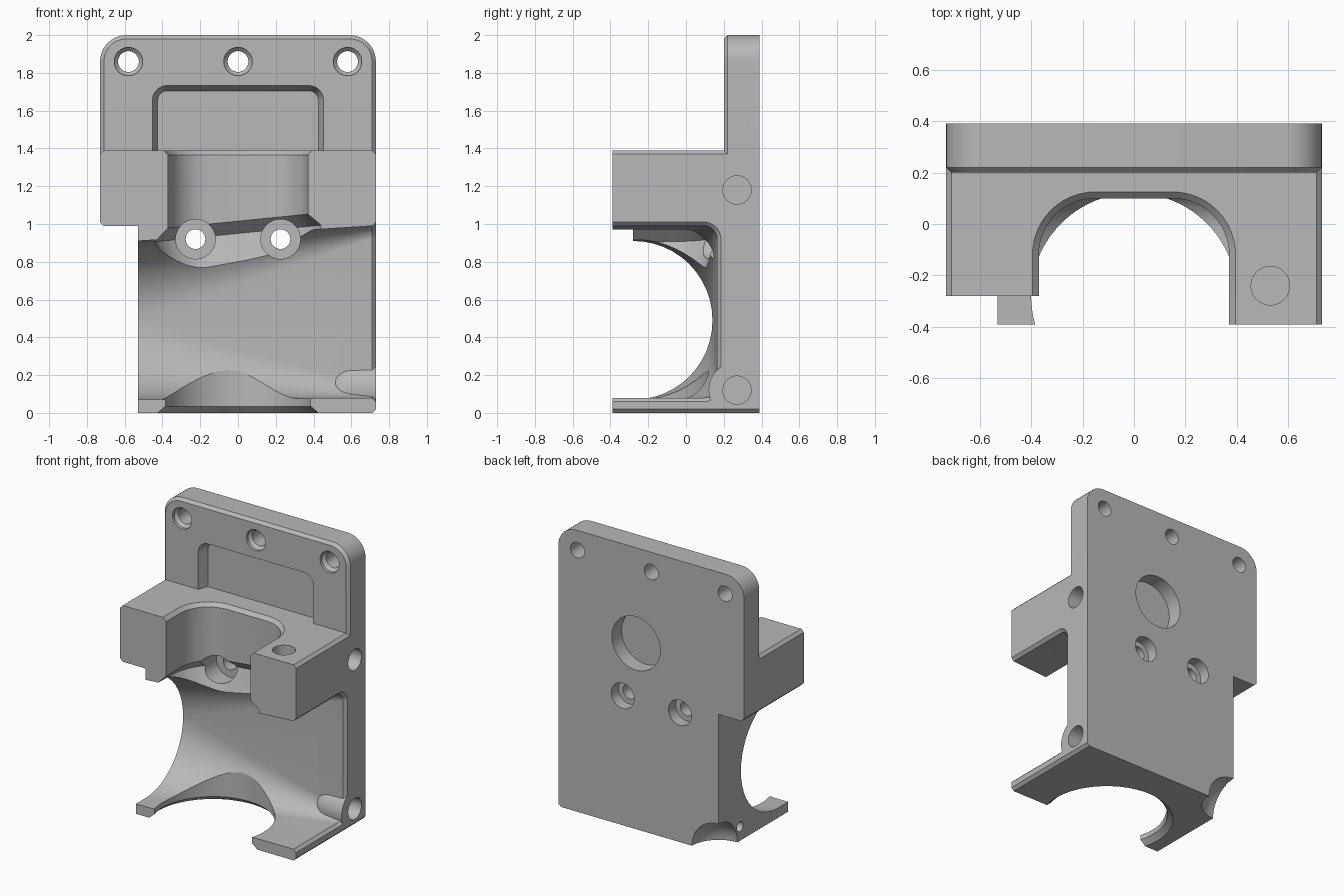
import bpy, bmesh, math

if "Cube" in bpy.data.objects:
    bpy.data.objects.remove(bpy.data.objects["Cube"])

grey = bpy.data.materials.new("plain grey")
grey.use_nodes = True
grey.diffuse_color = (0.48, 0.48, 0.48, 1)
grey.node_tree.nodes["Principled BSDF"].inputs["Base Color"].default_value = grey.diffuse_color


def loft(name, sections):
    """Closed solid through rings that all have the same point count."""
    bm = bmesh.new()
    rings = [[bm.verts.new(p) for p in s] for s in sections]
    n = len(rings[0])
    for a, b in zip(rings, rings[1:]):
        for i in range(n):
            j = (i + 1) % n
            bm.faces.new((a[i], a[j], b[j], b[i]))
    bm.faces.new(rings[0])
    bm.faces.new(rings[-1])
    bmesh.ops.recalc_face_normals(bm, faces=bm.faces)
    bmesh.ops.triangulate(bm, faces=bm.faces)
    mesh = bpy.data.meshes.new(name)
    bm.to_mesh(mesh)
    bm.free()
    obj = bpy.data.objects.new(name, mesh)
    bpy.context.collection.objects.link(obj)
    mesh.materials.append(grey)
    return obj


def outline(corners, steps=12):
    """Right-angled 2D outline; each corner is (u, v, radius), or (u, v, c, 1) for a chamfer."""
    pts = []
    for i, (u, v, r, *one) in enumerate(corners):
        if r == 0:
            pts.append((u, v))
            continue
        dirs = []
        for k in (i - 1, (i + 1) % len(corners)):
            du, dv = corners[k][0] - u, corners[k][1] - v
            d = math.hypot(du, dv)
            dirs.append((du / d, dv / d))
        (au, av), (bu, bv) = dirs
        n = 1 if one else steps
        for s in range(n + 1):
            t = math.pi / 2 * s / n
            a, b = r * (1 - math.sin(t)), r * (1 - math.cos(t))
            pts.append((u + au * a + bu * b, v + av * a + bv * b))
    return pts


def place(axis, t, pts):
    order = {"x": lambda u, v: (t, u, v), "y": lambda u, v: (u, t, v), "z": lambda u, v: (u, v, t)}
    return [order[axis](u, v) for u, v in pts]


def rod(name, axis, u, v, profile, n=48):
    """Turned shape along an axis; profile holds (position, radius)."""
    ring = [(math.cos(2 * math.pi * i / n), math.sin(2 * math.pi * i / n)) for i in range(n)]
    return loft(name, [place(axis, t, [(u + r * a, v + r * b) for a, b in ring]) for t, r in profile])


def combine(target, tool, operation="DIFFERENCE"):
    mod = target.modifiers.new("combine", "BOOLEAN")
    mod.operation, mod.solver, mod.object = operation, "EXACT", tool
    bpy.context.view_layer.objects.active = target
    bpy.ops.object.modifier_apply(modifier=mod.name)
    bpy.data.objects.remove(tool)


# Back plate with rounded top and a chamfered front edge
def plate_section(y, o):
    w, step = 0.73 - o, -0.53
    return place("y", y, outline([(step, 0, 0), (w, 0, 0.02, 1), (w, 2 - o, 0.14 - o), (-w, 2 - o, 0.14 - o),
                                  (-w, 0.99, 0.02, 1), (step, 0.99, 0)]))


bracket = loft("mounting_bracket", [plate_section(0.2, 0.02), plate_section(0.22, 0), plate_section(0.39, 0)])

# Clamp body in front of the plate
body = outline([(-0.53, 0, 0), (0.73, 0, 0.02, 1), (0.73, 1.39, 0.02, 1), (-0.73, 1.39, 0.02, 1),
                (-0.73, 0.99, 0.02, 1), (-0.53, 0.99, 0)])
combine(bracket, loft("clamp_body", [place("y", y, body) for y in (-0.39, 0.3)]), "UNION")


# Sideways cavity, blending from a round end to a squarer end
def cavity_section(x, y, low, high, r):
    return place("x", x, outline([(-0.9, low, 0), (y, low, r), (y, high, r), (-0.9, high, 0)]))


def mix(a, b, f):
    return a + (b - a) * f


round_end, square_end = (0.14, 0.07, 0.91, 0.418), (0.165, 0.08, 0.99, 0.07)
sections = [cavity_section(-0.6, *round_end)]
for i in range(13):
    f = i / 12
    sections.append(cavity_section(mix(-0.53, 0.71, f), *[mix(a, b, f) for a, b in zip(round_end, square_end)]))
sections.append(cavity_section(0.75, 0.205, 0.04, 1.03, 0.11))
cavity = loft("cavity", sections)

# Rounded boss kept around the lower side hole
nose = [(0.6 - 0.15 * math.cos(a), 0.15 * math.sin(a)) for a in [math.pi / 2 * (i + 0.2) / 10 for i in range(10)]]
combine(cavity, rod("boss", "x", 0.27, 0.12, nose + [(0.6, 0.15), (0.9, 0.15)]))
combine(bracket, cavity)


# Upright pocket through the top block, chamfered above and flared below
def pocket_section(z, o, lean=0):
    w, y, r = 0.37 + o, 0.1 + o, 0.22 + o
    pts = outline([(-w, -0.9, 0), (-w, y, r), (w, y, r), (w, -0.9, 0)])
    return [(u, v, z + lean * u) for u, v in pts]


combine(bracket, loft("pocket", [pocket_section(0.75, 0), pocket_section(0.95, 0.07, 0.1),
                                 pocket_section(1.015, 0, 0.1), pocket_section(1.365, 0),
                                 pocket_section(1.42, 0.055)]))

# Shorter front on the right arm
short = [(-1, -1), (0, -1), (0, -0.28), (-1, -0.28)]
combine(bracket, loft("arm_trim", [place("z", z, short) for z in (0.4, 1.6)]))

# Round opening in the bottom flange with a chamfered rim
combine(bracket, rod("flange_opening", "z", 0, -0.28,
                     [(-0.1, 0.45), (-0.01, 0.45), (0.035, 0.4), (0.5, 0.4)], 96))


# Shallow window recess in the plate front
def recess_section(y, o):
    w, top, r = 0.455 - o, 1.735 - o, 0.08 - o
    return place("y", y, outline([(-w, 1.39, 0), (w, 1.39, 0), (w, top, r), (-w, top, r)]))


combine(bracket, loft("front_recess", [recess_section(0.195, 0), recess_section(0.27, 0.03)]))

# Top row of screw holes
for x in (-0.58, 0, 0.58):
    combine(bracket, rod("top_hole", "y", x, 1.86, [(0.1, 0.075), (0.22, 0.075), (0.24, 0.055), (0.5, 0.055)]))

# Stepped bolt holes
for x in (-0.225, 0.225):
    combine(bracket, rod("bolt_hole", "y", x, 0.92, [(0, 0.105), (0.23, 0.105), (0.23, 0.052),
                                                     (0.31, 0.052), (0.31, 0.09), (0.5, 0.09)]))

# Round pocket in the back
combine(bracket, rod("back_pocket", "y", 0.12, 1.32, [(0.28, 0.19), (0.5, 0.19)], 64))

# Blind holes in the left side and on the left arm
for z in (1.18, 0.12):
    combine(bracket, rod("side_hole", "x", 0.27, z, [(0.35, 0.075), (0.9, 0.075)]))
combine(bracket, rod("arm_hole", "z", 0.53, -0.24, [(1.15, 0.075), (1.5, 0.075)]))

# Scooped lower back corner and the small hole beside it
scoop = [(-0.53 + 0.21 * math.sin(a), 0.21 * math.cos(a)) for a in [math.pi / 2 * i / 10.5 for i in range(11)]]
combine(bracket, rod("corner_scoop", "x", 0.39, 0, [(-0.8, 0.21)] + scoop))
combine(bracket, rod("small_hole", "x", 0.15, 0.1, [(-0.8, 0.035), (-0.3, 0.035)]))

# Smooth the curved walls and keep the edges crisp
bpy.ops.object.select_all(action="DESELECT")
bracket.select_set(True)
bpy.context.view_layer.objects.active = bracket
bpy.ops.object.shade_smooth_by_angle(angle=math.radians(25))
